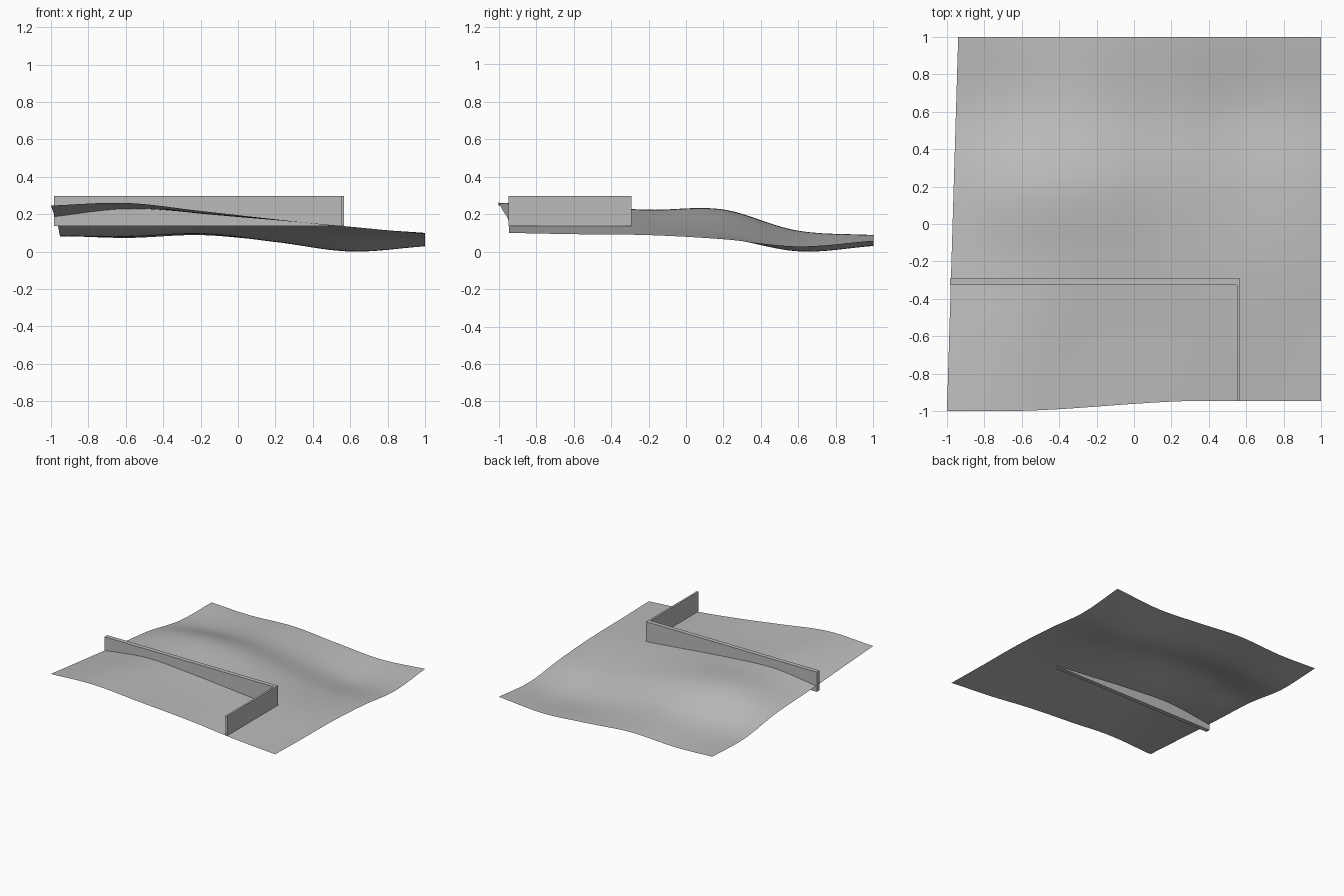
import bpy, bmesh

if "Cube" in bpy.data.objects:
    bpy.data.objects.remove(bpy.data.objects["Cube"])

grey = bpy.data.materials.new("stone_grey")
grey.diffuse_color = (0.5, 0.5, 0.5, 1)
grey.use_nodes = True
grey.node_tree.nodes["Principled BSDF"].inputs["Base Color"].default_value = grey.diffuse_color

# Ground heights on a coarse 6 x 6 grid: rows run front to back, columns left to right
HEIGHTS = [
    [.258, .272, .230, .185, .140, .113],
    [.222, .258, .215, .180, .145, .105],
    [.185, .234, .220, .180, .138, .100],
    [.150, .230, .224, .157, .095, .078],
    [.095, .108, .122, .070, .014, .040],
    [.100, .085, .100, .068, .042, .070],
]


def spline(values, t):
    """Catmull-Rom curve through evenly spaced values, t from 0 to 1"""
    n = len(values) - 1
    f = min(max(t, 0), 1) * n
    i = min(int(f), n - 1)
    f -= i
    b, c = values[i], values[i + 1]
    a = values[i - 1] if i > 0 else 2 * b - c
    d = values[i + 2] if i + 2 <= n else 2 * c - b
    return b + .5 * f * (c - a + f * (2 * a - 5 * b + 4 * c - d + f * (3 * (b - c) + d - a)))


def ground(x, y):
    return spline([spline(row, (x + 1) / 2) for row in HEIGHTS], (y + 1) / 2)


def finish(bm, name):
    mesh = bpy.data.meshes.new(name)
    bm.to_mesh(mesh)
    bm.free()
    mesh.materials.append(grey)
    obj = bpy.data.objects.new(name, mesh)
    bpy.context.collection.objects.link(obj)
    return obj


def wall(name, x0, x1, y0, y1, z0, z1):
    bm = bmesh.new()
    for v in bmesh.ops.create_cube(bm, size=1)["verts"]:
        v.co.x = x1 if v.co.x > 0 else x0
        v.co.y = y1 if v.co.y > 0 else y0
        v.co.z = z1 if v.co.z > 0 else z0
    finish(bm, name)


# Terrain: a single rolling sheet with slightly uneven left and front borders
N = 60
bm = bmesh.new()
rows = []
for j in range(N + 1):
    row = []
    for i in range(N + 1):
        u, v = i / N, j / N
        s = min(max((2 * u - 1 + .7) / 1.1, 0), 1)
        front = -1 + .055 * s * s * (3 - 2 * s)
        left = -1 + .06 * v
        x = left + (1 - left) * u
        y = front + (1 - front) * v
        row.append(bm.verts.new((x, y, ground(x, y))))
    rows.append(row)
for a, b in zip(rows, rows[1:]):
    for i in range(N):
        bm.faces.new((a[i], a[i + 1], b[i + 1], b[i]))
low = min(v.co.z for v in bm.verts)
for v in bm.verts:
    v.co.z -= low
for f in bm.faces:
    f.smooth = True
finish(bm, "terrain")

# Retaining wall: a long run and a thinner return to the front
wall("long_wall", -.985, .566, -.326, -.291, .137, .298)
wall("short_wall", .55, .566, -.947, -.326, .137, .298)
